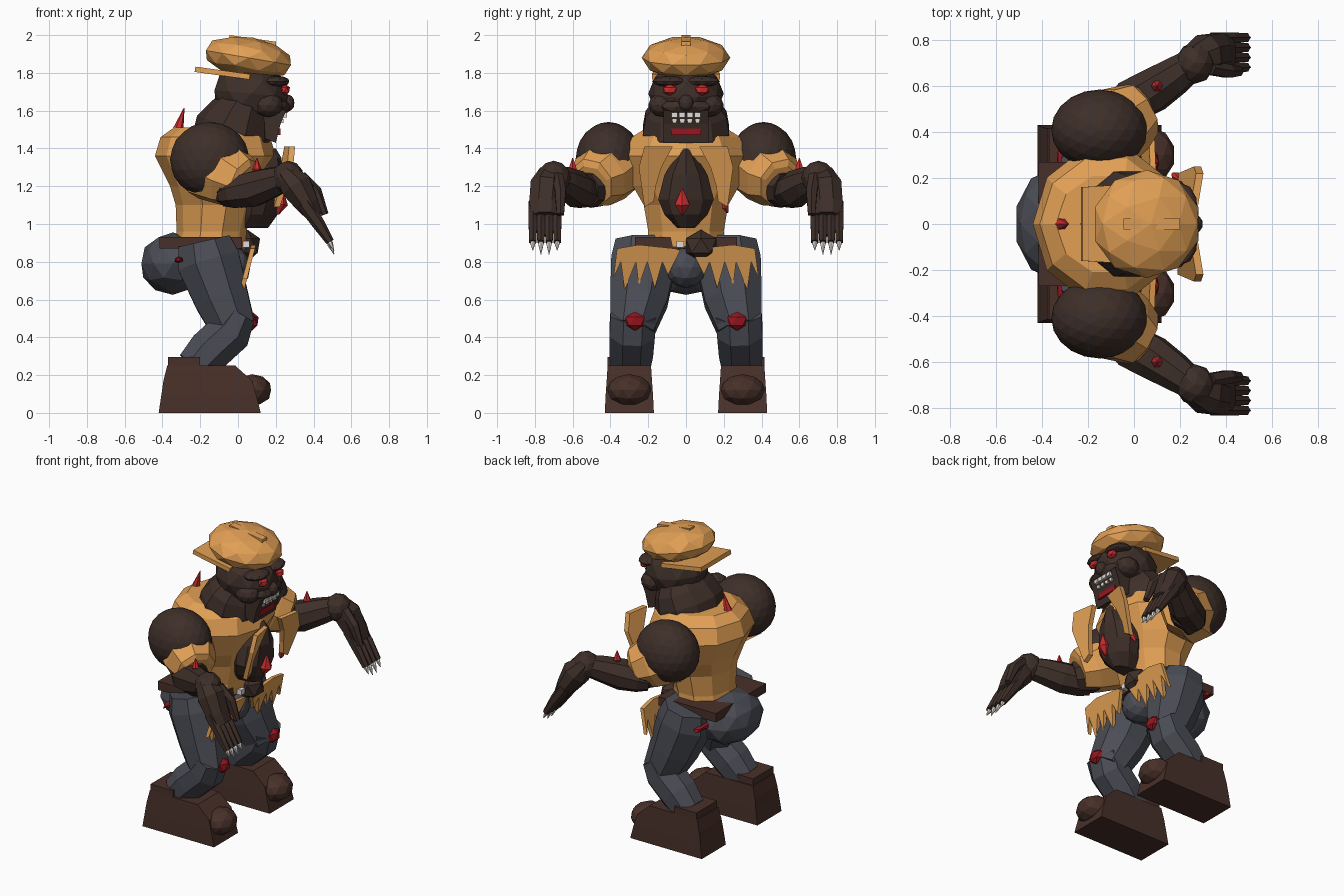
import bpy, bmesh, math
from mathutils import Vector, Matrix, Euler

COLORS = {
    "hide": (0.048, 0.028, 0.022, 1), "cloth": (0.76, 0.35, 0.09, 1),
    "denim": (0.07, 0.073, 0.09, 1), "leather": (0.066, 0.03, 0.022, 1),
    "red": (0.6, 0.025, 0.025, 1), "blood": (0.3, 0.008, 0.014, 1),
    "ivory": (0.75, 0.72, 0.68, 1)}
mats = {}
for key, rgba in COLORS.items():
    mats[key] = bpy.data.materials.new(key)
    mats[key].diffuse_color = rgba


def finish(name, bm, color, mirror):
    bmesh.ops.recalc_face_normals(bm, faces=bm.faces)
    me = bpy.data.meshes.new(name)
    bm.to_mesh(me)
    bm.free()
    ob = bpy.data.objects.new(name, me)
    bpy.context.collection.objects.link(ob)
    me.materials.append(mats[color])
    if mirror:
        m = ob.modifiers.new("mirror", 'MIRROR')
        m.use_axis = (False, True, False)
        m.use_mirror_merge = False
    return ob


def ball(name, loc, size, color, mirror=False, rot=(0, 0, 0), sub=2):
    bm = bmesh.new()
    bmesh.ops.create_icosphere(bm, subdivisions=sub, radius=1)
    bm.transform(Matrix.LocRotScale(Vector(loc), Euler(rot), Vector(size)))
    return finish(name, bm, color, mirror)


def box(name, lo, hi, color, mirror=False):
    bm = bmesh.new()
    bmesh.ops.create_cube(bm, size=1)
    lo, hi = Vector(lo), Vector(hi)
    bm.transform(Matrix.LocRotScale((lo + hi) / 2, None, hi - lo))
    return finish(name, bm, color, mirror)


def tube(name, rings, color, mirror=False, n=8, axis=None):
    """rings: (x, y, z, side radius, other radius); capped tube along the path"""
    bm = bmesh.new()
    pts = [Vector(r[:3]) for r in rings]
    loops = []
    for i, r in enumerate(rings):
        t = Vector(axis) if axis else pts[min(i + 1, len(pts) - 1)] - pts[max(i - 1, 0)]
        t.normalize()
        u = Vector((0, 1, 0))
        u = (u - t * t.dot(u)).normalized()
        v = t.cross(u)
        angles = [2 * math.pi * (k + 0.5) / n for k in range(n)]
        loops.append([bm.verts.new(pts[i] + u * r[3] * math.cos(a) + v * r[4] * math.sin(a))
                      for a in angles])
    for a, b in zip(loops, loops[1:]):
        for k in range(n):
            bm.faces.new((a[k], a[(k + 1) % n], b[(k + 1) % n], b[k]))
    bm.faces.new(loops[0])
    bm.faces.new(loops[-1])
    return finish(name, bm, color, mirror)


def panel(name, pts, push, color, mirror=False):
    """flat outline of 3D points, thickened along push"""
    bm = bmesh.new()
    a = [bm.verts.new(p) for p in pts]
    b = [bm.verts.new(Vector(p) + Vector(push)) for p in pts]
    bm.faces.new(a)
    bm.faces.new(b)
    for k in range(len(a)):
        j = (k + 1) % len(a)
        bm.faces.new((a[k], a[j], b[j], b[k]))
    return finish(name, bm, color, mirror)


def spike(name, a, b, r, color, mirror=False, t=0.4):
    mid = Vector(a).lerp(Vector(b), t)
    tube(name, [(*a, .006, .006), (*mid, r, r), (*b, .002, .002)], color, mirror, n=6)


UP = (0, 0, 1)
# torso
tube("vest", [(-.15, 0, .88, .215, .19), (-.14, 0, .96, .21, .185), (-.125, 0, 1.1, .235, .205),
              (-.12, 0, 1.2, .295, .24), (-.12, 0, 1.36, .345, .32), (-.12, 0, 1.46, .3, .29),
              (-.11, 0, 1.51, .22, .23)], "cloth", n=10, axis=UP)
tube("bare_chest", [(.06, 0, .98, .05, .1), (.1, 0, 1.05, .12, .11), (.12, 0, 1.13, .155, .11),
                    (.12, 0, 1.26, .12, .12), (.12, 0, 1.35, .06, .11), (.1, 0, 1.4, .025, .1)],
     "hide", n=10, axis=UP)
panel("lapel", [(.245, .07, 1.41), (.27, .22, 1.41), (.26, .25, 1.3), (.19, .22, 1.09),
                (.19, .17, 1.12), (.2, .16, 1.2), (.225, .13, 1.3)], (.032, 0, 0), "cloth", True)
spike("chest_shard", (.21, -.02, 1.05), (.235, -.02, 1.19), .045, "red")
spike("side_shard", (.17, .22, 1.06), (.2, .19, 1.14), .02, "red")
spike("back_spike", (-.325, 0, 1.47), (-.285, 0, 1.615), .032, "red", t=.1)

# neck and head
tube("neck", [(-.05, 0, 1.42, .235, .2), (-.02, 0, 1.5, .24, .21), (.01, 0, 1.58, .225, .17),
              (.04, 0, 1.65, .17, .13)], "hide", n=10)
ball("head", (.07, 0, 1.69), (.205, .2, .17), "hide", rot=(0, .1, 0))
panel("jaw", [(.02, -.12, 1.5), (.2, -.12, 1.43), (.225, -.12, 1.53), (.255, -.12, 1.6),
              (.05, -.12, 1.66)], (0, .24, 0), "hide")
ball("muzzle", (.2, 0, 1.62), (.08, .15, .05), "hide")
ball("cheek", (.16, .125, 1.63), (.08, .075, .065), "hide", True)
ball("brow", (.2, .085, 1.755), (.075, .095, .03), "hide", True)
ball("nose", (.265, 0, 1.64), (.035, .04, .045), "hide")
ball("eye", (.25, .085, 1.71), (.028, .042, .03), "red", True, sub=1)
box("lip", (.16, -.08, 1.47), (.225, .08, 1.505), "blood")
for i in range(4):
    y = -.06 + i * .04
    box("upper_tooth", (.2, y - .016, 1.565), (.26, y + .016, 1.59), "ivory")
    box("lower_tooth", (.19, y - .011, 1.535), (.24, y + .011, 1.555), "ivory")

# cap worn backwards
ball("cap", (.055, 0, 1.88), (.24, .235, .11), "cloth", rot=(0, .17, 0))
panel("cap_brim", [(-.23, -.16, 1.805), (-.23, .16, 1.805), (.06, .18, 1.765), (.06, -.18, 1.765)],
      (.005, 0, .028), "cloth")
panel("cap_strap", [(-.045, -.025, 2.0), (.2, -.025, 1.965), (.2, -.025, 1.93),
                    (-.045, -.025, 1.95)], (0, .05, 0), "cloth")

# arms
ball("shoulder", (-.15, .41, 1.34), (.21, .175, .2), "hide", True, sub=3)
tube("upper_arm", [(-.14, .4, 1.3, .13, .15), (-.03, .48, 1.2, .12, .12),
                   (.03, .53, 1.18, .09, .1)], "hide", True)
tube("sleeve", [(-.14, .38, 1.31, .17, .2), (-.04, .455, 1.25, .165, .165),
                (.03, .5, 1.22, .13, .135), (.04, .505, 1.215, .1, .1)], "cloth", True)
tube("forearm", [(-.08, .5, 1.15, .07, .06), (-.02, .53, 1.165, .1, .085), (.08, .58, 1.185, .1, .1),
                 (.18, .645, 1.22, .085, .085), (.27, .71, 1.25, .065, .065)], "hide", True)
ball("wrist", (.265, .7, 1.245), (.085, .09, .09), "hide", True)
tube("palm", [(.25, .71, 1.27, .07, .06), (.31, .735, 1.2, .095, .09), (.37, .745, 1.1, .092, .065),
              (.41, .745, 1.04, .08, .045)], "hide", True)
tube("thumb", [(.33, .68, 1.25, .035, .035), (.41, .665, 1.17, .033, .035),
               (.46, .665, 1.05, .022, .02)], "hide", True, n=6)
for i in range(4):
    y = .682 + i * .043
    tube("finger", [(.35, y, 1.11, .026, .04), (.42, y, 1.01, .026, .035), (.488, y, .905, .022, .022)],
         "hide", True, n=6)
    spike("claw", (.475, y, .925), (.508, y, .84 + .02 * (i in (0, 3))), .015, "ivory", True)
spike("arm_spike", (.1, .6, 1.25), (.1, .6, 1.35), .025, "red", True)

# hips and belt
ball("seat_of_trousers", (-.345, 0, .79), (.175, .245, .165), "denim")
ball("crotch", (-.04, 0, .77), (.11, .11, .11), "denim")
tube("hips", [(-.19, 0, .7, .16, .14), (-.18, 0, .8, .25, .17), (-.18, 0, .89, .25, .17)],
     "denim", n=8, axis=UP)
box("belt", (-.415, -.27, .87), (.02, .27, .93), "leather")
ball("belt_pouch", (.05, .08, .885), (.075, .095, .085), "hide", sub=1)
box("buckle", (0, -.05, .875), (.06, -.01, .91), "ivory")

# torn shirt tails
tails = [(.03, .86), (.06, .87), (.25, .89), (.365, .87), (.385, .71), (.345, .8), (.325, .65),
         (.265, .8), (.25, .67), (.205, .8), (.165, .66), (.125, .8), (.095, .73)]
panel("shirt_tail", [(.065 + (z - .87) * .26, y, z) for y, z in tails], (.025, 0, 0), "cloth", True)

# legs
tube("thigh", [(-.18, .225, .91, .16, .15), (-.155, .225, .8, .185, .18), (-.085, .25, .6, .165, .155),
               (-.02, .285, .44, .125, .125)], "denim", True)
tube("shin", [(.01, .28, .52, .13, .09), (-.04, .285, .43, .13, .125), (-.15, .29, .33, .125, .125),
              (-.23, .295, .24, .11, .11)], "denim", True)
ball("knee_gem", (.075, .27, .485), (.038, .06, .05), "blood", True, sub=1)
ball("hip_wound", (-.31, .25, .81), (.03, .12, .02), "blood", True, sub=1)

# boots
S = math.sqrt(2)
tube("boot", [(x, .3, z, w * S, d * S) for x, z, w, d in
              [(-.15, 0, .13, .27), (-.155, .1, .125, .25), (-.16, .17, .12, .235),
               (-.195, .25, .115, .18)]], "leather", True, n=4, axis=UP)
ball("boot_toe", (.075, .3, .12), (.105, .12, .085), "leather", True)
box("boot_cuff", (-.37, .195, .2), (-.2, .415, .295), "leather", True)
